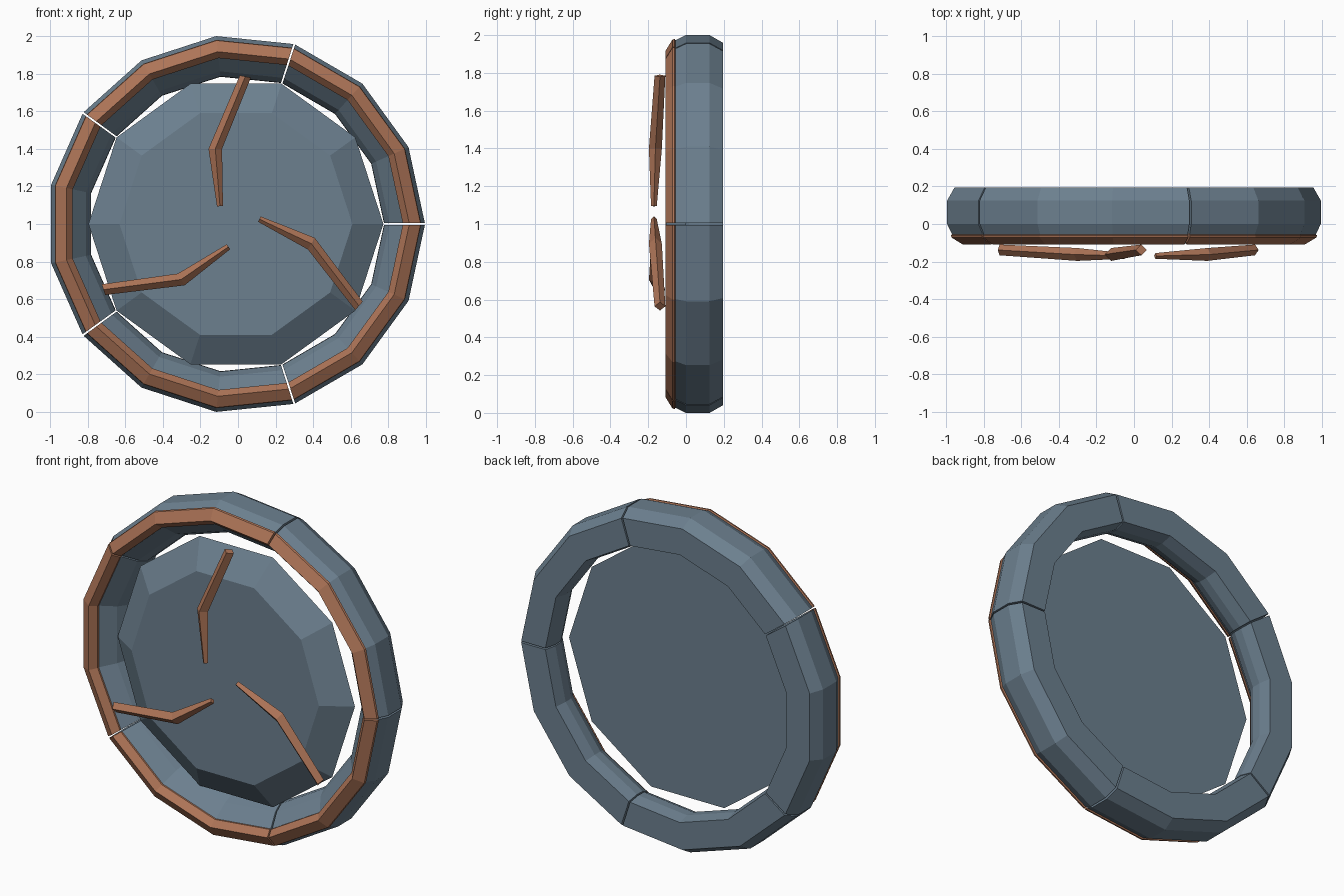
import bpy, bmesh
from math import cos, sin, radians
from mathutils import Vector, Matrix

if "Cube" in bpy.data.objects:
    bpy.data.objects.remove(bpy.data.objects["Cube"])

CENTRE = Vector((-0.011, 0, 1))


def material(name, rgb):
    m = bpy.data.materials.new(name)
    m.use_nodes = True
    m.diffuse_color = (*rgb, 1)
    m.node_tree.nodes["Principled BSDF"].inputs["Base Color"].default_value = (*rgb, 1)
    return m


BLUE = material("slate_blue", (0.15, 0.215, 0.275))
COPPER = material("copper_brown", (0.42, 0.175, 0.095))


def polar(r, y, degrees):
    a = radians(degrees)
    return Vector((r * cos(a), y, r * sin(a)))


def loft(name, sections, mat):
    """Skin a row of matching closed sections and cap both ends."""
    bm = bmesh.new()
    rows = [[bm.verts.new(p + CENTRE) for p in s] for s in sections]
    n = len(rows[0])
    for a, b in zip(rows, rows[1:]):
        for i in range(n):
            j = (i + 1) % n
            bm.faces.new((a[i], a[j], b[j], b[i]))
    bm.faces.new(rows[0])
    bm.faces.new(rows[-1][::-1])
    bmesh.ops.recalc_face_normals(bm, faces=bm.faces)
    mesh = bpy.data.meshes.new(name)
    bm.to_mesh(mesh)
    bm.free()
    mesh.materials.append(mat)
    obj = bpy.data.objects.new(name, mesh)
    bpy.context.collection.objects.link(obj)


# Cross-sections as (radius, depth)
HOUSING = [(0.975, -0.062), (1.0055, 0.0), (1.0055, 0.125), (0.965, 0.195),
           (0.805, 0.195), (0.788, 0.125), (0.79, 0.07), (0.817, 0.015), (0.89, -0.062)]
TRIM = [(0.985, -0.06), (0.982, -0.072), (0.922, -0.108), (0.888, -0.07), (0.888, -0.05), (0.97, -0.05)]

# Five ring segments with narrow gaps, each in three straight steps
GAP = 0.3
for k in range(5):
    start = 72 * k
    angles = (start + GAP, start + 24, start + 48, start + 72 - GAP)
    for part, profile, mat in (("ring_housing", HOUSING, BLUE), ("ring_trim", TRIM, COPPER)):
        loft(f"{part}_{k + 1}", [[polar(r, y, a) for r, y in profile] for a in angles], mat)

# Ten-sided domed disc with a flat back
loft("centre_disc", [[polar(r, y, 36 * i) for i in range(10)]
                     for r, y in ((0.785, 0.0), (0.62, -0.105))], BLUE)

# Three bent vanes with diamond sections: point, half-width
VANE = [((0.05, -0.138, 0.785), 0.03), ((-0.11, -0.162, 0.4), 0.036), ((-0.085, -0.17, 0.095), 0.016)]
SIDES = [Vector((0.98, 0, -0.2)), Vector((1, 0, 0)), Vector((1, 0, 0.1))]
for k in range(3):
    turn = Matrix.Rotation(radians(120 * k), 3, "Y")
    sections = []
    for (point, w), side in zip(VANE, SIDES):
        p, depth = Vector(point), Vector((0, w * 0.95, 0))
        sections.append([turn @ q for q in (p + side * w, p + depth, p - side * w, p - depth)])
    loft(f"vane_{k + 1}", sections, COPPER)
